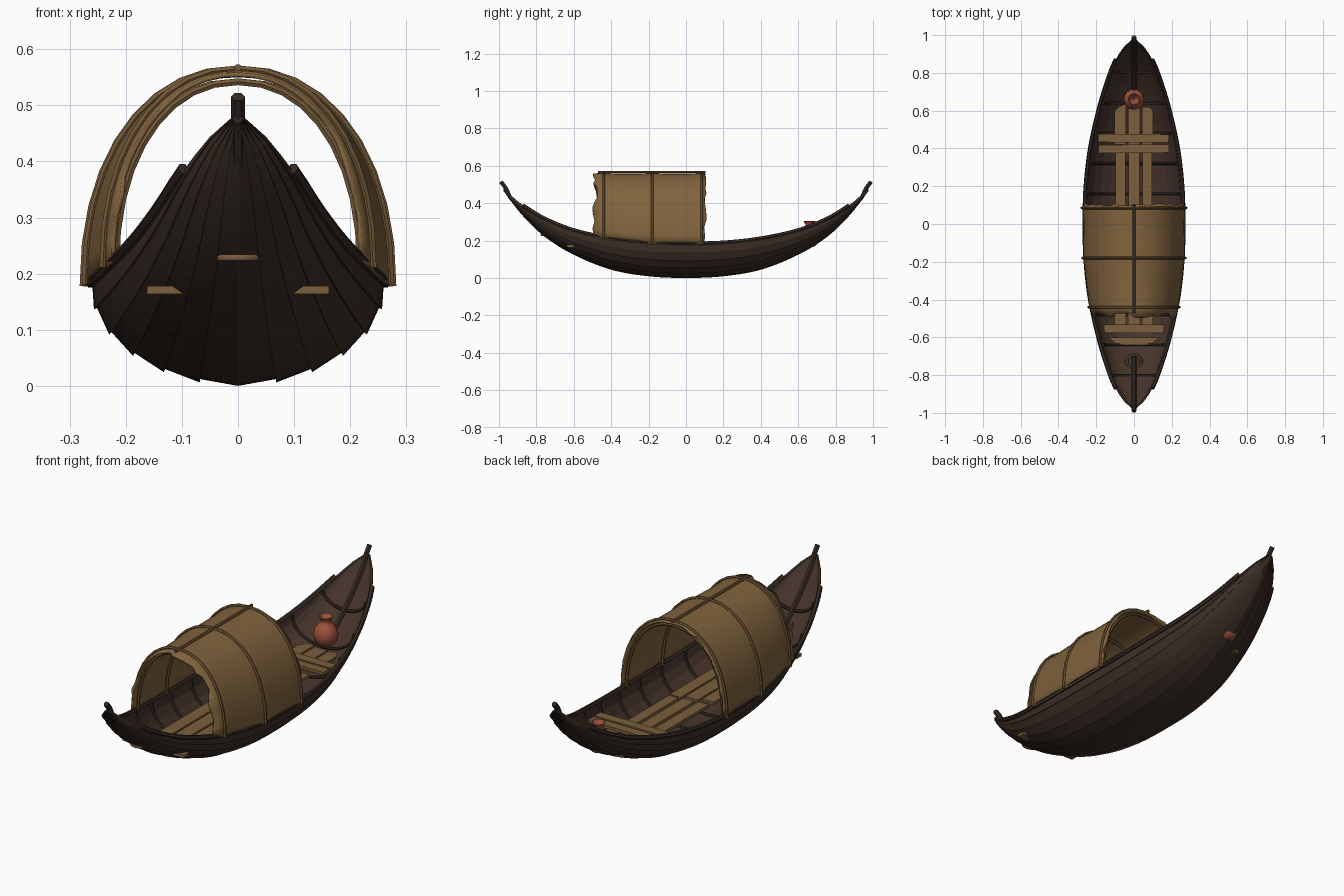
import bpy, math, random
from mathutils import Vector

random.seed(4)
if "Cube" in bpy.data.objects:
    bpy.data.objects.remove(bpy.data.objects["Cube"])


def material(name, r, g, b):
    m = bpy.data.materials.new(name)
    m.use_nodes = True
    m.diffuse_color = (r, g, b, 1)
    bsdf = m.node_tree.nodes["Principled BSDF"]
    bsdf.inputs["Base Color"].default_value = (r, g, b, 1)
    bsdf.inputs["Roughness"].default_value = 0.9
    return m


DARK = material("dark hull wood", 0.046, 0.028, 0.020)
INNER = material("inner hull wood", 0.060, 0.033, 0.024)
TRIM = material("trim wood", 0.036, 0.023, 0.017)
PLANK = material("pale plank wood", 0.20, 0.115, 0.045)
MAT = material("woven cover", 0.22, 0.125, 0.047)
BAMBOO = material("bamboo", 0.17, 0.098, 0.038)
ROPE = material("rope", 0.19, 0.11, 0.05)
CLAY = material("red clay", 0.34, 0.085, 0.045)

# Hull lines: distance from midships, half width, sheer height, keel height
LINES = [(0, .26, .185, .006), (.2, .254, .19, .015), (.4, .231, .212, .05),
         (.6, .187, .256, .13), (.75, .142, .315, .222), (.87, .095, .387, .335),
         (.95, .04, .455, .435), (.975, .008, .48, .47)]


def lines_at(y):
    """Smoothly interpolated (half width, sheer, keel)."""
    y = min(abs(y), LINES[-1][0])
    i = max(k for k in range(len(LINES) - 1) if LINES[k][0] <= y)
    a, b = LINES[i], LINES[i + 1]
    h = b[0] - a[0]
    t = (y - a[0]) / h

    def slope(k, c):
        if k == 0:
            return 0
        p, q = LINES[k - 1], LINES[min(k + 1, len(LINES) - 1)]
        return (q[c] - p[c]) / (q[0] - p[0])
    return [(2*t**3 - 3*t*t + 1) * a[c] + (3*t*t - 2*t**3) * b[c]
            + h * ((t**3 - 2*t*t + t) * slope(i, c) + (t**3 - t*t) * slope(i + 1, c))
            for c in (1, 2, 3)]


def section(y, ang, off=0):
    """Point on the hull section, pushed outward by off."""
    w, top, keel = lines_at(y)
    d = top - keel
    n = Vector((math.cos(ang) * d, -math.sin(ang) * w)).normalized()
    off = max(off, -0.4 * min(w, d))
    return Vector((w * math.cos(ang) + n.x * off, y, top - d * math.sin(ang) + n.y * off))


def finish(ob, mat, angle=35):
    if mat:
        ob.data.materials.append(mat)
    bpy.ops.object.select_all(action='DESELECT')
    ob.select_set(True)
    bpy.context.view_layer.objects.active = ob
    if angle:
        bpy.ops.object.shade_smooth_by_angle(angle=math.radians(angle))
    return ob


def mesh(name, verts, faces, mat, angle=35):
    me = bpy.data.meshes.new(name)
    me.from_pydata([tuple(v) for v in verts], [], faces)
    ob = bpy.data.objects.new(name, me)
    bpy.context.collection.objects.link(ob)
    return finish(ob, mat, angle)


def tube(name, pts, radius, mat):
    cu = bpy.data.curves.new(name, 'CURVE')
    cu.dimensions = '3D'
    cu.bevel_depth = radius
    cu.bevel_resolution = 1
    cu.use_fill_caps = True
    sp = cu.splines.new('POLY')
    sp.points.add(len(pts) - 1)
    for p, co in zip(sp.points, pts):
        p.co = (*co, 1)
    ob = bpy.data.objects.new(name, cu)
    bpy.context.collection.objects.link(ob)
    finish(ob, None, 0)
    bpy.ops.object.convert(target='MESH')
    return finish(bpy.context.object, mat, 50)


def board(name, x0, x1, y0, y1, z, thick=.014, turn=0):
    bpy.ops.mesh.primitive_cube_add(size=1, location=((x0+x1)/2, (y0+y1)/2, z))
    ob = bpy.context.object
    ob.name = name
    ob.scale = (x1 - x0, y1 - y0, thick)
    ob.rotation_euler.z = turn
    return finish(ob, PLANK, 0)


def span(a, b, n):
    return [a + (b - a) * i / n for i in range(n + 1)]


# Lapped hull planks, each a closed strip running from bow to stern
STRAKES = 12
stations = span(-.975, .975, 52)
for k in range(STRAKES):
    a0, a1 = math.pi * k / STRAKES, math.pi * (k + 1) / STRAKES
    lap0, lap1 = (0, .006) if k < STRAKES / 2 else (.006, 0)
    verts, faces = [], []
    for y in stations:
        verts += [section(y, a0, lap0), section(y, a1, lap1),
                  section(y, a1, -.01), section(y, a0, -.01)]
    for i in range(len(stations) - 1):
        for j in range(4):
            n = (j + 1) % 4
            faces.append((4*i + j, 4*i + 4 + j, 4*i + 4 + n, 4*i + n))
    last = len(verts) - 4
    faces += [(0, 1, 2, 3), (last + 3, last + 2, last + 1, last)]
    ob = mesh(f"hull_plank_{k + 1}", verts, faces, DARK)
    ob.data.materials.append(INNER)
    for f in ob.data.polygons:
        if f.index % 4 == 2 and f.index < len(faces) - 2:
            f.material_index = 1

# Gunwale rails
for side, ang in (("left", 0), ("right", math.pi)):
    tube(f"gunwale_{side}", [section(y, ang, .002) for y in span(-.87, .87, 40)], .011, TRIM)

# Inner frames
for i, y in enumerate((-.8, -.64, -.48, -.32, -.16, 0, .16, .32, .48, .64, .8)):
    tube(f"frame_{i + 1}", [section(y, a, -.013) for a in span(0, math.pi, 16)], .007, TRIM)

# Stem posts rising from the keel at both ends
for name, s in (("bow", -1), ("stern", 1)):
    pts = [section(s * y, math.pi / 2, -.014) for y in span(.7, .94, 8)]
    pts += [Vector((0, s * .965, .483)), Vector((0, s * .99, .515))]
    tube(f"{name}_post", pts, .0125, TRIM)

# Floor boards and cross benches
for i, (x0, x1) in enumerate(((-.103, -.042), (-.033, .033), (.042, .1))):
    board(f"floor_board_front_{i + 1}", x0, x1, -.57, -.06 + .02 * i, .142)
    board(f"floor_board_mid_{i + 1}", x0 + .004, x1 - .004, -.03 + .01 * i, .4, .142)
    board(f"floor_board_back_{i + 1}", x0, x1, .42, .63 - .006 * i, .155)
board("bench_back_1", -.188, .186, .376, .42, .185, turn=.008)
board("bench_back_2", -.19, .184, .432, .476, .185, turn=-.006)
board("bench_front_1", -.158, .158, -.577, -.533, .174)
board("bench_front_2", -.162, .162, -.637, -.6, .171)


# Arched cover, following the hull width
def arch(y, t, off=0):
    w, top, _ = lines_at(y)
    w, base = w + .01 + off, top - .008
    c, s = math.cos(t), math.sin(t)
    e = 0.93
    return Vector((math.copysign(abs(c) ** e, c) * w, y,
                   base + (.558 + off - base) * max(s, 0) ** e))


COLS = 28
rows = [-.49, -.44, -.375, -.31, -.245, -.18, -.115, -.05, .02, .085, .1]
ribs = (-.44, -.18, .085)
verts, faces = [], []
for r, y in enumerate(rows):
    for c in range(COLS + 1):
        rag = 0
        if r == 0:
            rag = random.uniform(-.012, .022)
        elif r == len(rows) - 1:
            rag = random.uniform(-.006, .01)
        sag = -.004 * min(1, min(abs(y - q) for q in ribs) / .06)
        verts.append(arch(y + rag, math.pi * c / COLS, sag))
for r in range(len(rows) - 1):
    for c in range(COLS):
        a = r * (COLS + 1) + c
        faces.append((a, a + 1, a + COLS + 2, a + COLS + 1))
cover = mesh("arched_cover", verts, faces, MAT, 40)
mod = cover.modifiers.new("thickness", 'SOLIDIFY')
mod.thickness = .008
mod.offset = 0

# Hoops outside and inside the cover, with a ridge pole
for i, y in enumerate(ribs):
    for name, off in (("outer", .007), ("inner", -.016)):
        tube(f"hoop_{name}_{i + 1}", [arch(y, t, off) for t in span(0, math.pi, 18)], .007, BAMBOO)
tube("ridge_pole", [(0, -.47, .567), (0, .105, .567)], .007, BAMBOO)

# Rope coil in the bow
for i, (rad, z) in enumerate(((.042, .229), (.036, .239))):
    bpy.ops.mesh.primitive_torus_add(major_segments=20, minor_segments=6, major_radius=rad,
                                     minor_radius=.006, location=(0, -.73, z))
    bpy.context.object.name = f"rope_coil_{i + 1}"
    finish(bpy.context.object, ROPE, 60)

# Clay pot in the stern, turned from a profile
profile = [(0, .165), (.028, .168), (.046, .185), (.055, .215), (.049, .245), (.032, .265),
           (.022, .275), (.022, .287), (.033, .302), (.028, .304), (.016, .285), (0, .27)]
N = 18
verts = [(r * math.cos(math.tau * j / N), .66 + r * math.sin(math.tau * j / N), z)
         for r, z in profile for j in range(N)]
faces = [(i*N + j, i*N + (j + 1) % N, (i + 1)*N + (j + 1) % N, (i + 1)*N + j)
         for i in range(len(profile) - 1) for j in range(N)]
mesh("clay_pot", verts, faces, CLAY, 50)
